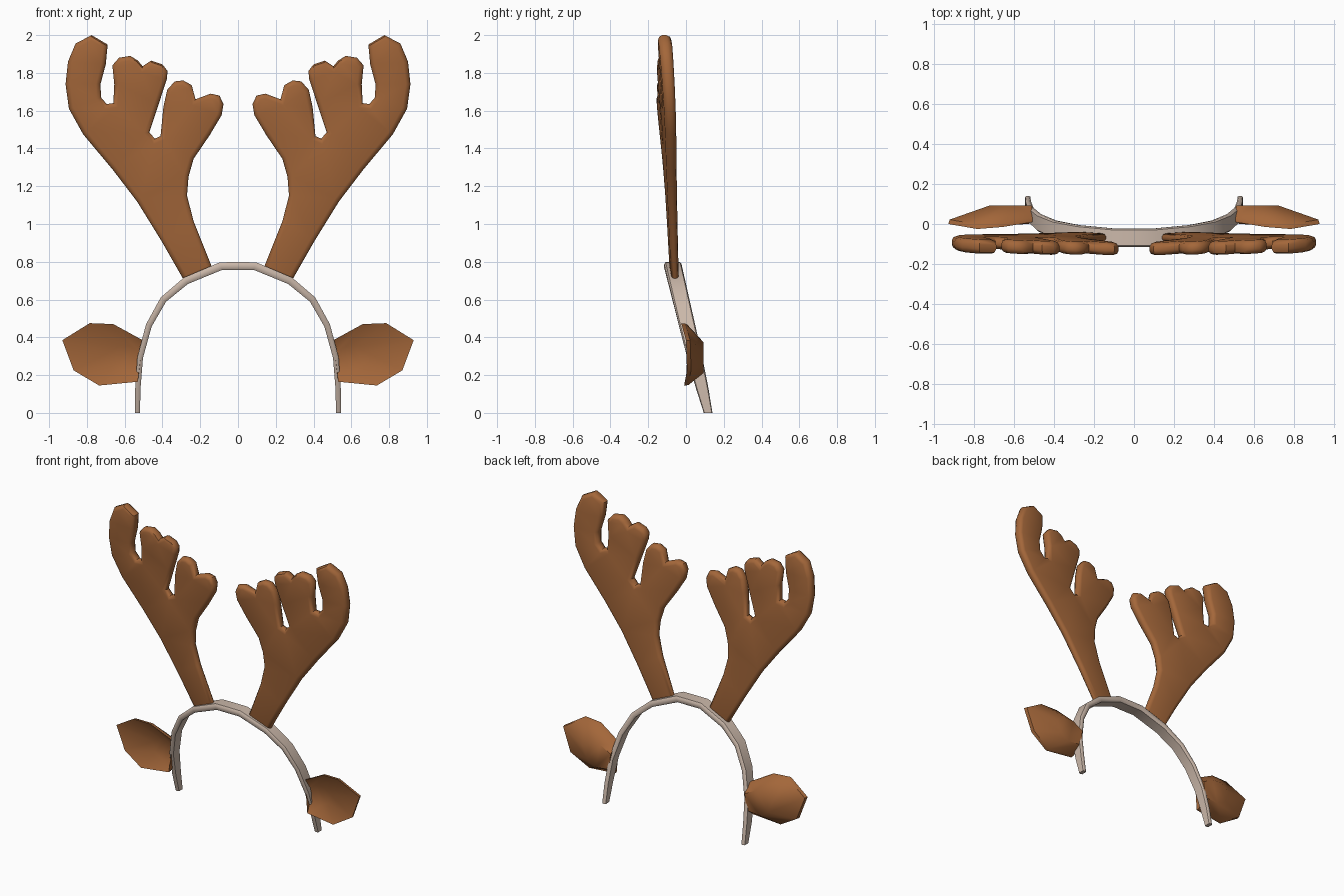
import bpy, bmesh, math
from mathutils import Vector

if "Cube" in bpy.data.objects:
    bpy.data.objects.remove(bpy.data.objects["Cube"])


def material(name, rgb):
    m = bpy.data.materials.new(name)
    m.diffuse_color = (*rgb, 1)
    m.use_nodes = True
    m.node_tree.nodes["Principled BSDF"].inputs["Base Color"].default_value = m.diffuse_color
    return m


BROWN = material("brown felt", (0.37, 0.135, 0.042))
BEIGE = material("beige plastic", (0.60, 0.48, 0.40))


def loft(name, rings, mat, angle, closed_caps=(True, True)):
    """Skin rings of points, cap the ends and mirror across x = 0."""
    bm = bmesh.new()
    loops = [[bm.verts.new(p) for p in r] for r in rings]
    n = len(rings[0])
    for a, b in zip(loops, loops[1:]):
        for i in range(n):
            j = (i + 1) % n
            bm.faces.new((a[i], a[j], b[j], b[i]))
    caps = [bm.faces.new(l) for l, c in zip((loops[0], loops[-1]), closed_caps) if c]
    bmesh.ops.recalc_face_normals(bm, faces=bm.faces[:])
    bmesh.ops.triangulate(bm, faces=caps)
    me = bpy.data.meshes.new(name)
    bm.to_mesh(me)
    bm.free()
    me.materials.append(mat)
    ob = bpy.data.objects.new(name, me)
    bpy.context.collection.objects.link(ob)
    mod = ob.modifiers.new("mirror", 'MIRROR')
    mod.use_axis[0] = True
    mod.merge_threshold = 0.001
    bpy.ops.object.select_all(action='DESELECT')
    ob.select_set(True)
    bpy.context.view_layer.objects.active = ob
    bpy.ops.object.shade_smooth_by_angle(angle=math.radians(angle))
    return ob


# Antlers: flat padded outline with rounded rim, leaning forward
OUTLINE = [(.135, .765), (.235, 1.015), (.27, 1.15), (.262, 1.25), (.235, 1.345),
           (.15, 1.47), (.087, 1.575), (.077, 1.635), (.098, 1.68), (.145, 1.69),
           (.225, 1.66), (.245, 1.735), (.29, 1.76), (.335, 1.755), (.375, 1.71),
           (.395, 1.62), (.41, 1.465), (.44, 1.452), (.47, 1.485), (.42, 1.635),
           (.377, 1.765), (.373, 1.81), (.40, 1.845), (.46, 1.865), (.505, 1.835),
           (.53, 1.865), (.57, 1.89), (.63, 1.88), (.665, 1.84), (.655, 1.74),
           (.66, 1.64), (.695, 1.635), (.725, 1.67), (.728, 1.74), (.70, 1.845),
           (.69, 1.95), (.775, 2.0), (.86, 1.955), (.90, 1.86), (.913, 1.74),
           (.895, 1.61), (.82, 1.475), (.665, 1.29), (.535, 1.12), (.405, .91),
           (.285, .70)]


def inset(points, d):
    out = []
    for i, p in enumerate(points):
        p = Vector(p)
        e1 = (p - Vector(points[i - 1])).normalized()
        e2 = (Vector(points[(i + 1) % len(points)]) - p).normalized()
        n1, n2 = Vector((e1.y, -e1.x)), Vector((e2.y, -e2.x))
        out.append(p + (n1 + n2) * d / max(1 + n1.dot(n2), 0.6))
    return out


antler_rings = []
for d, s in [(.024, -1), (.008, -.8), (0, -.3), (0, .3), (.008, .8), (.024, 1)]:
    ring = []
    for x, z in inset(OUTLINE, d):
        half = .02 + .0125 * (z - .72)
        mid = -.062 - .062 * (z - .72) + .047 * (x - .2)
        ring.append((x, mid + s * half, z))
    antler_rings.append(ring)
loft("antlers", antler_rings, BROWN, 45)

# Headband: tapered strap swept over the head (x, z, width, thickness)
PATH = [(0, .777, .092, .042), (.09, .777, .092, .042), (.275, .70, .09, .04),
        (.395, .60, .088, .036), (.472, .463, .086, .032), (.518, .293, .08, .03),
        (.53, .13, .066, .028), (.532, 0, .046, .026)]
SECTION = [(-.5, -.25), (-.42, -.5), (.42, -.5), (.5, -.25),
           (.5, .25), (.42, .5), (-.42, .5), (-.5, .25)]
band_rings = []
for i, (x, z, w, t) in enumerate(PATH):
    a, b = PATH[max(i - 1, 0)], PATH[min(i + 1, len(PATH) - 1)]
    tan = Vector((b[0] - a[0], b[1] - a[1])).normalized()
    if i in (0, len(PATH) - 1):
        tan = Vector((1, 0)) if i == 0 else Vector((0, -1))
    nx, nz = -tan.y, tan.x
    mid = .117 - .24 * z
    band_rings.append([(x + nx * v * t, mid + u * w, z + nz * v * t) for u, v in SECTION])
loft("headband", band_rings, BEIGE, 40, (False, True))

# Ears: cupped front, rim and bulging back (x, y, z)
EAR = [(.505, .01, .385), (.66, -.015, .47), (.785, -.025, .475), (.93, 0, .385),
       (.87, .005, .225), (.735, -.01, .145), (.53, .0, .165)]


def ear_ring(k, y_shift, flat):
    """Shrink the ear outline toward its root and move it back."""
    return [(.52 + k * (x - .52), y * (1 - flat) + y_shift, .275 + k * (z - .275))
            for x, y, z in EAR]


loft("ears", [ear_ring(.4, .04, 1), ear_ring(1, 0, 0),
              ear_ring(.985, .022, 0), ear_ring(.5, .092, 1)], BROWN, 45)
